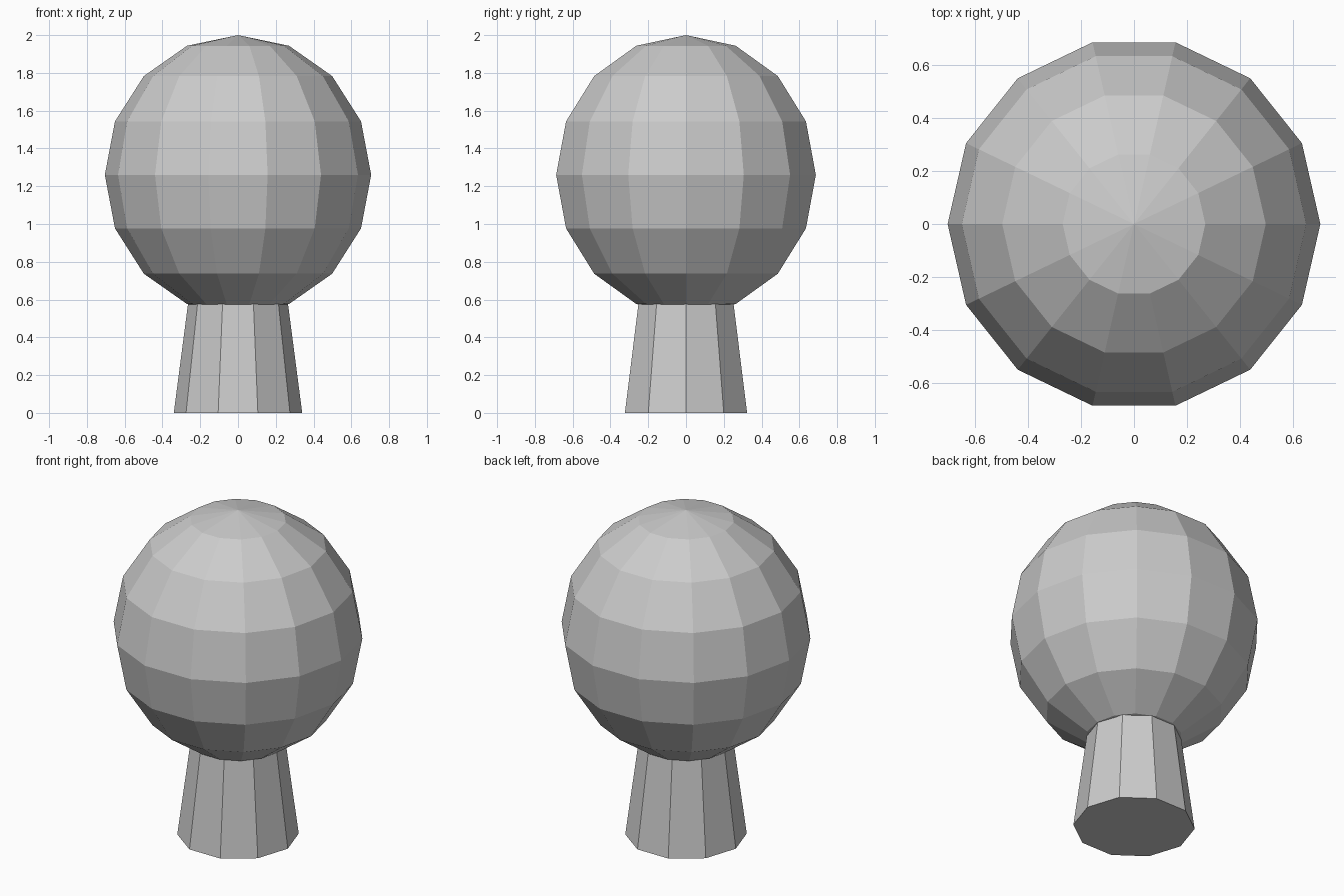
import bpy, bmesh
from math import sin, cos, pi

if "Cube" in bpy.data.objects:
    bpy.data.objects.remove(bpy.data.objects["Cube"])


def lathe(name, profile, sides):
    """Flat-shaded solid of revolution; radius 0 makes a pole, open ends are capped."""
    bm = bmesh.new()
    rings = []
    for r, z in profile:
        if r == 0:
            rings.append([bm.verts.new((0, 0, z))] * sides)
        else:
            rings.append([bm.verts.new((r * cos(2 * pi * i / sides), r * sin(2 * pi * i / sides), z))
                          for i in range(sides)])
    for a, b in zip(rings, rings[1:]):
        for i in range(sides):
            j = (i + 1) % sides
            bm.faces.new(list(dict.fromkeys((a[i], a[j], b[j], b[i]))))
    for ring, (r, z) in ((rings[0], profile[0]), (rings[-1], profile[-1])):
        if r > 0:
            bm.faces.new(ring)
    bmesh.ops.recalc_face_normals(bm, faces=bm.faces)
    mesh = bpy.data.meshes.new(name)
    bm.to_mesh(mesh)
    bm.free()
    obj = bpy.data.objects.new(name, mesh)
    bpy.context.collection.objects.link(obj)
    return obj


# tapered ten-sided trunk, running a little way into the foliage
lathe("trunk", [(0.34, 0), (0.25, 0.69)], 10)

# low-poly ball of foliage, slightly taller than wide
RINGS, RADIUS, HALF_HEIGHT, CENTRE = 8, 0.705, 0.74, 1.26
ball = [(0 if k in (0, RINGS) else RADIUS * sin(pi * k / RINGS),
         CENTRE - HALF_HEIGHT * cos(pi * k / RINGS)) for k in range(RINGS + 1)]
lathe("foliage", ball, 14)
